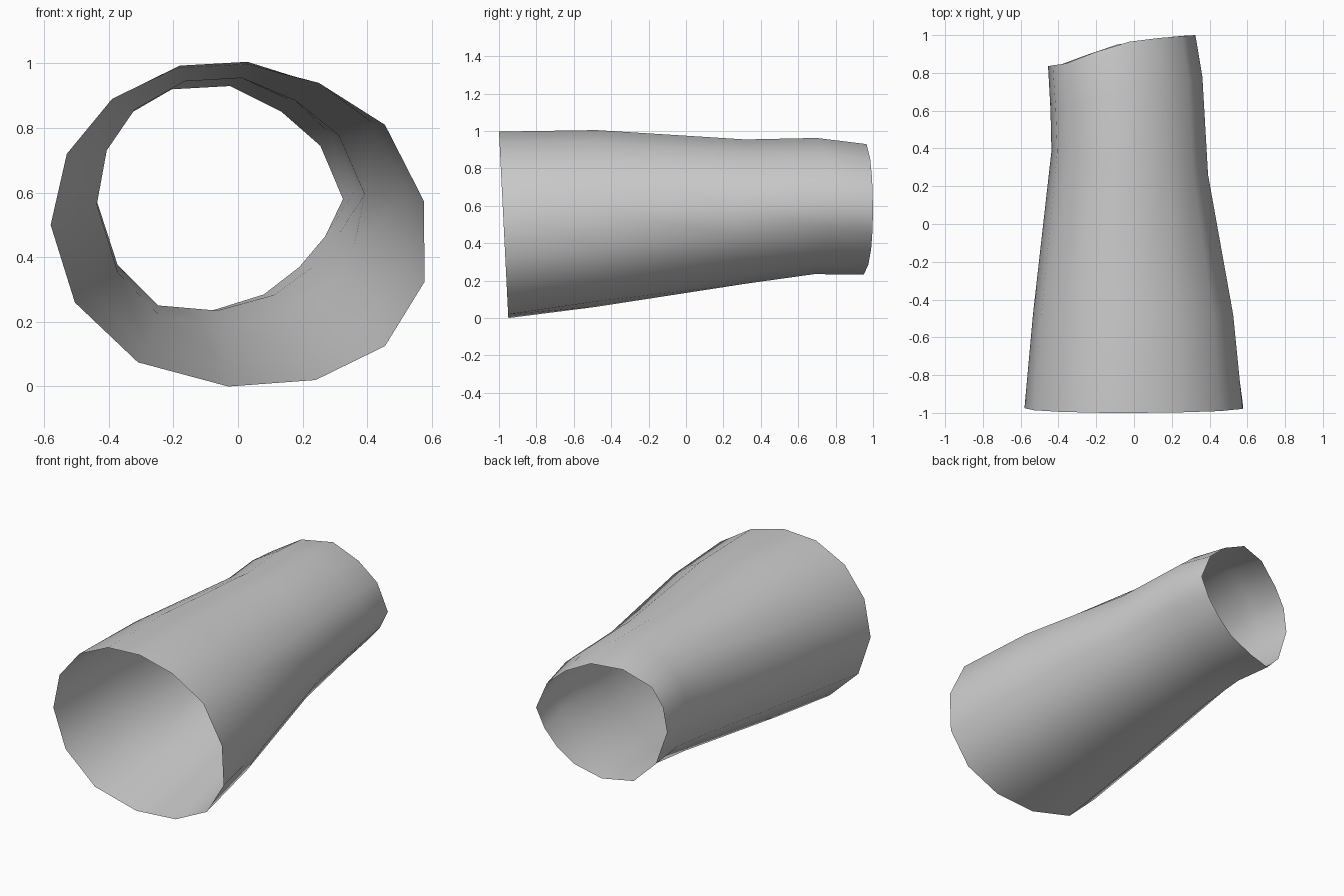
import bpy, bmesh

if "Cube" in bpy.data.objects:
    bpy.data.objects.remove(bpy.data.objects["Cube"])

# Wide front rim outline (x, z), clockwise from the top
FRONT = [(0.03, 0.997), (0.25, 0.94), (0.455, 0.81), (0.575, 0.575), (0.578, 0.325),
         (0.455, 0.125), (0.24, 0.02), (-0.03, 0.0), (-0.31, 0.075), (-0.505, 0.26),
         (-0.58, 0.5), (-0.53, 0.72), (-0.39, 0.89), (-0.19, 0.985)]
# Narrow slanted back rim (x, y, z)
BACK = [(-0.025, 0.965, 0.93), (0.135, 0.985, 0.85), (0.255, 0.995, 0.745), (0.325, 1.0, 0.58),
        (0.27, 0.997, 0.465), (0.19, 0.99, 0.37), (0.08, 0.975, 0.285), (-0.09, 0.95, 0.232),
        (-0.265, 0.89, 0.24), (-0.385, 0.845, 0.36), (-0.455, 0.835, 0.57),
        (-0.43, 0.84, 0.72), (-0.36, 0.85, 0.83), (-0.205, 0.91, 0.92)]
# Middle rings: blend, y at centre, y slope along x, x range, z range
MIDDLE = [(0.25, -0.48, 0.0, (-0.535, 0.525), (0.06, 1.005)),
          (0.65, 0.32, -0.15, (-0.437, 0.392), (0.185, 0.955)),
          (0.88, 0.70, 0.22, (-0.442, 0.362), (0.235, 0.963))]


def fit(values, span):
    lo, hi = min(values), max(values)
    return [span[0] + (v - lo) / (hi - lo) * (span[1] - span[0]) for v in values]


rings = [[(x, -0.95 - 0.05 * z, z) for x, z in FRONT]]
for t, y, slope, x_span, z_span in MIDDLE:
    xs = fit([f[0] * (1 - t) + b[0] * t for f, b in zip(FRONT, BACK)], x_span)
    zs = fit([f[1] * (1 - t) + b[2] * t for f, b in zip(FRONT, BACK)], z_span)
    rings.append([(x, y + slope * x, z) for x, z in zip(xs, zs)])
rings.append(BACK)

# Open tapered sleeve: bridge each ring to the next
bm = bmesh.new()
loops = [[bm.verts.new(p) for p in ring] for ring in rings]
n = len(FRONT)
for a, b in zip(loops, loops[1:]):
    for i in range(n):
        j = (i + 1) % n
        bm.faces.new((a[i], b[i], b[j], a[j]))
bmesh.ops.recalc_face_normals(bm, faces=bm.faces)
# make sure the outside faces outward
top = max(bm.faces, key=lambda f: f.calc_center_median().z)
if top.normal.z < 0:
    bmesh.ops.reverse_faces(bm, faces=bm.faces)
for f in bm.faces:
    f.smooth = True
mesh = bpy.data.meshes.new("sleeve")
bm.to_mesh(mesh)
bm.free()

grey = bpy.data.materials.new("light grey")
grey.diffuse_color = (0.6, 0.6, 0.6, 1)
grey.use_nodes = True
grey.node_tree.nodes["Principled BSDF"].inputs["Base Color"].default_value = grey.diffuse_color
mesh.materials.append(grey)
sleeve = bpy.data.objects.new("sleeve", mesh)
bpy.context.collection.objects.link(sleeve)
